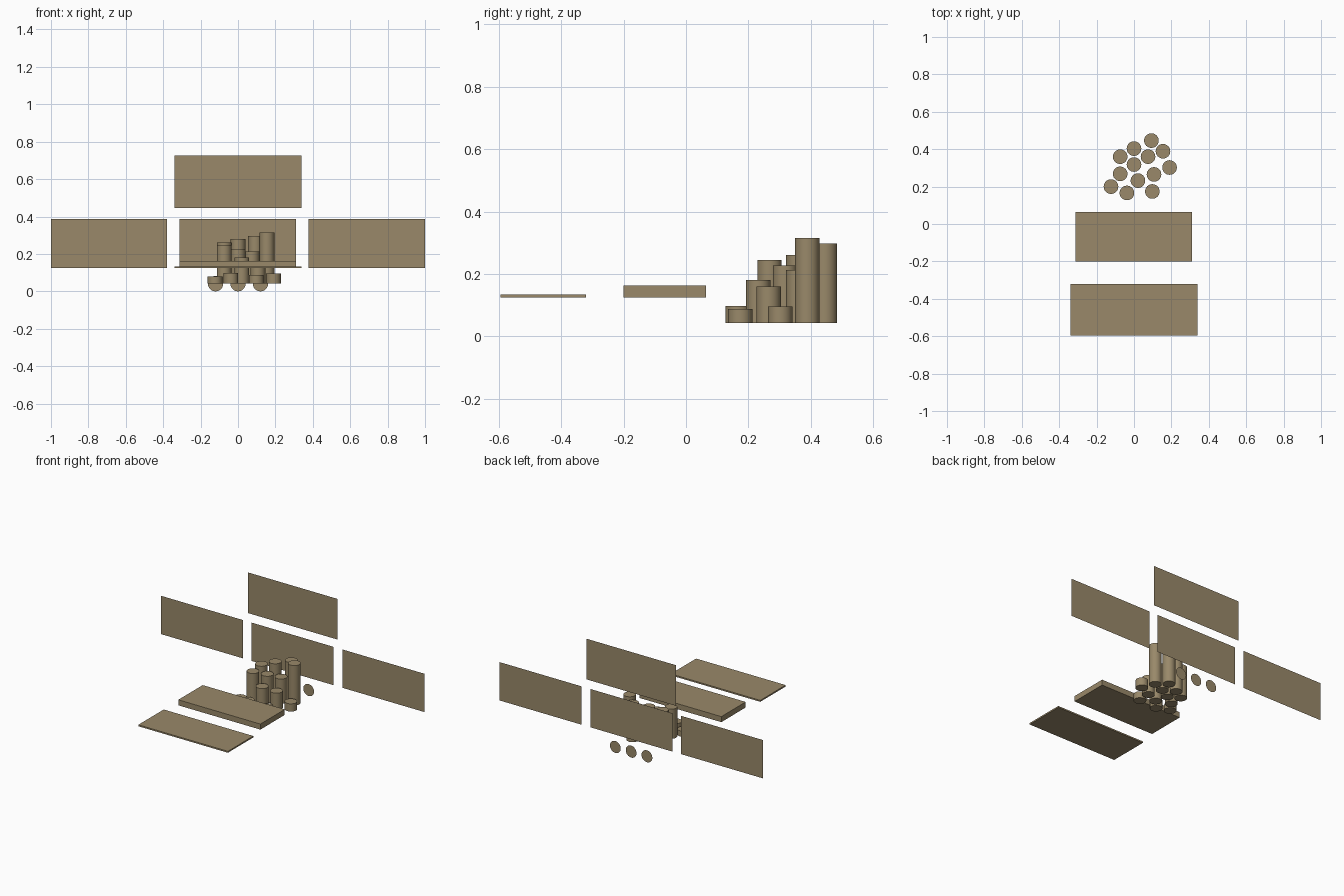
import bpy, math

if "Cube" in bpy.data.objects:
    bpy.data.objects.remove(bpy.data.objects["Cube"])

# one flat tan colour for everything
tan = bpy.data.materials.new("warm_tan")
tan.diffuse_color = (0.32, 0.25, 0.143, 1)
tan.use_nodes = True
tan.node_tree.nodes["Principled BSDF"].inputs["Base Color"].default_value = tan.diffuse_color


def finish(name):
    ob = bpy.context.object
    ob.name = name
    ob.data.materials.append(tan)
    return ob


def box(name, x0, x1, y0, y1, z0, z1):
    bpy.ops.mesh.primitive_cube_add(size=1, location=((x0 + x1) / 2, (y0 + y1) / 2, (z0 + z1) / 2))
    bpy.context.object.scale = (x1 - x0, y1 - y0, z1 - z0)
    bpy.ops.object.transform_apply(location=False, rotation=False, scale=True)
    return finish(name)


def panel(name, x0, x1, z0, z1):
    # paper-thin upright sheet on the back plane
    bpy.ops.mesh.primitive_plane_add(size=1, location=((x0 + x1) / 2, BACK, (z0 + z1) / 2),
                                     rotation=(math.pi / 2, 0, 0))
    bpy.context.object.scale = (x1 - x0, z1 - z0, 1)
    return finish(name)


BACK = 0.595

# back sheets
panel("left_sheet", -1.0, -0.38, 0.125, 0.388)
panel("middle_sheet", -0.313, 0.31, 0.125, 0.388)
panel("right_sheet", 0.376, 1.0, 0.125, 0.388)
panel("upper_sheet", -0.34, 0.34, 0.446, 0.725)

# small discs below the middle sheet
for i, x in enumerate((-0.12, 0, 0.12)):
    bpy.ops.mesh.primitive_circle_add(vertices=32, radius=0.041, fill_type='NGON',
                                      location=(x, BACK, 0.041), rotation=(math.pi / 2, 0, 0))
    finish(f"disc_{i + 1}")

# thick tray made of two halves, and the thin board in front
box("tray_left_half", -0.313, 0.012, -0.2, 0.064, 0.124, 0.162)
box("tray_right_half", 0.012, 0.31, -0.2, 0.064, 0.124, 0.162)
box("front_board", -0.34, 0.34, -0.595, -0.32, 0.124, 0.134)

# cluster of posts: x, y, top height
posts = [
    (0.093, 0.446, 0.297), (0.0, 0.403, 0.28), (0.155, 0.389, 0.315),
    (-0.074, 0.36, 0.26), (0.075, 0.36, 0.212), (0.0, 0.318, 0.227),
    (0.19, 0.302, 0.095), (-0.074, 0.268, 0.245), (0.107, 0.265, 0.16),
    (0.021, 0.232, 0.181), (-0.123, 0.2, 0.08), (-0.038, 0.166, 0.097),
    (0.098, 0.174, 0.087),
]
BASE = 0.042
for i, (x, y, top) in enumerate(posts):
    bpy.ops.mesh.primitive_cylinder_add(vertices=32, radius=0.039, depth=top - BASE,
                                        location=(x, y, (top + BASE) / 2))
    finish(f"post_{i + 1}")
    bpy.ops.object.shade_smooth_by_angle(angle=math.radians(35))
